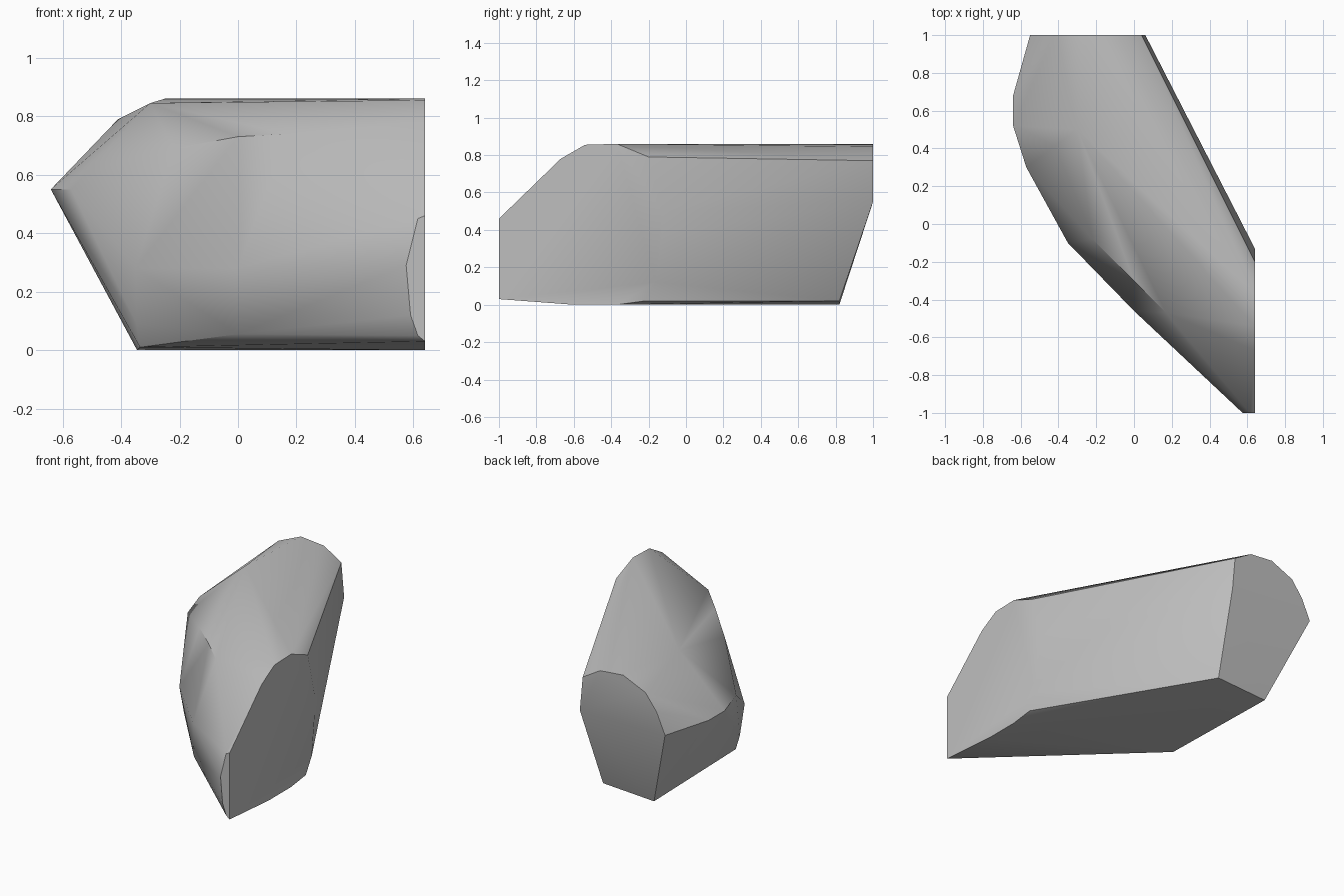
import bpy
import bmesh
import math

# Remove the default object
default = bpy.data.objects.get("Cube")
if default:
    bpy.data.objects.remove(default, do_unlink=True)


def make_material(name, colour):
    mat = bpy.data.materials.new(name)
    mat.use_nodes = True
    mat.diffuse_color = colour
    mat.node_tree.nodes["Principled BSDF"].inputs["Base Color"].default_value = colour
    return mat


def on_plane(axis, value, outline):
    """Place a 2D outline on the plane where the given axis has the value."""
    points = []
    for a, b in outline:
        point = [a, b]
        point.insert("xyz".index(axis), value)
        points.append(point)
    return points


# Flat cut on the +x side (y, z)
side_cut = on_plane("x", 0.64, [
    (-1, 0.03), (-1, 0.46), (-0.67, 0.78), (-0.54, 0.855), (-0.37, 0.86),
    (-0.2, 0.79), (-0.13, 0.5), (-0.13, 0.38), (-0.16, 0.12), (-0.22, 0.02),
    (-0.37, 0), (-0.6, 0)])

# Narrow cut at the front tip (x, z)
tip_cut = on_plane("y", -1, [(0.615, 0.45), (0.575, 0.29), (0.59, 0.12), (0.615, 0.05)])

# Arched cut at the back (x, z)
back_cut = on_plane("y", 1, [
    (0.06, 0.55), (0.04, 0.77), (-0.085, 0.845), (-0.25, 0.86),
    (-0.41, 0.79), (-0.49, 0.685), (-0.55, 0.55)])

# Overhanging ridge on the -x side, and the belly ridge along the front (x, y)
side_ridge = on_plane("z", 0.55, [(-0.61, 0.78), (-0.64, 0.68), (-0.64, 0.52), (-0.57, 0.3)])
front_ridge = on_plane("z", 0.28, [(-0.35, -0.1), (0, -0.46)])

# Base outline and the rounded corner above it
base = [(-0.335, -0.03, 0.01), (-0.345, 0.82, 0), (0.02, 0.82, 0.02)]
lower_bulges = [(-0.347, -0.055, 0.09), (0, -0.45, 0.055)]

# Shoulder running over the front, and a swell on the top edge
shoulder = [(-0.22, -0.08, 0.69), (0, -0.3, 0.73), (0.17, -0.47, 0.74), (-0.3, 0.5, 0.845)]

# Wrap the cuts and ridges in one faceted stone
bm = bmesh.new()
for co in (side_cut + tip_cut + back_cut + side_ridge + front_ridge
           + base + lower_bulges + shoulder):
    bm.verts.new(co)
hull = bmesh.ops.convex_hull(bm, input=bm.verts)
inside = {g for g in hull["geom_interior"] + hull["geom_unused"]
          if isinstance(g, bmesh.types.BMVert)}
bmesh.ops.delete(bm, geom=list(inside), context="VERTS")
bmesh.ops.dissolve_limit(bm, angle_limit=math.radians(1), verts=bm.verts, edges=bm.edges)
bmesh.ops.recalc_face_normals(bm, faces=bm.faces)

mesh = bpy.data.meshes.new("stone")
bm.to_mesh(mesh)
bm.free()
stone = bpy.data.objects.new("stone", mesh)
bpy.context.collection.objects.link(stone)
mesh.materials.append(make_material("stone grey", (0.52, 0.52, 0.52, 1)))

# Smooth the rounded flanks, keep the cuts crisp
bpy.context.view_layer.objects.active = stone
stone.select_set(True)
bpy.ops.object.shade_smooth_by_angle(angle=math.radians(40))
